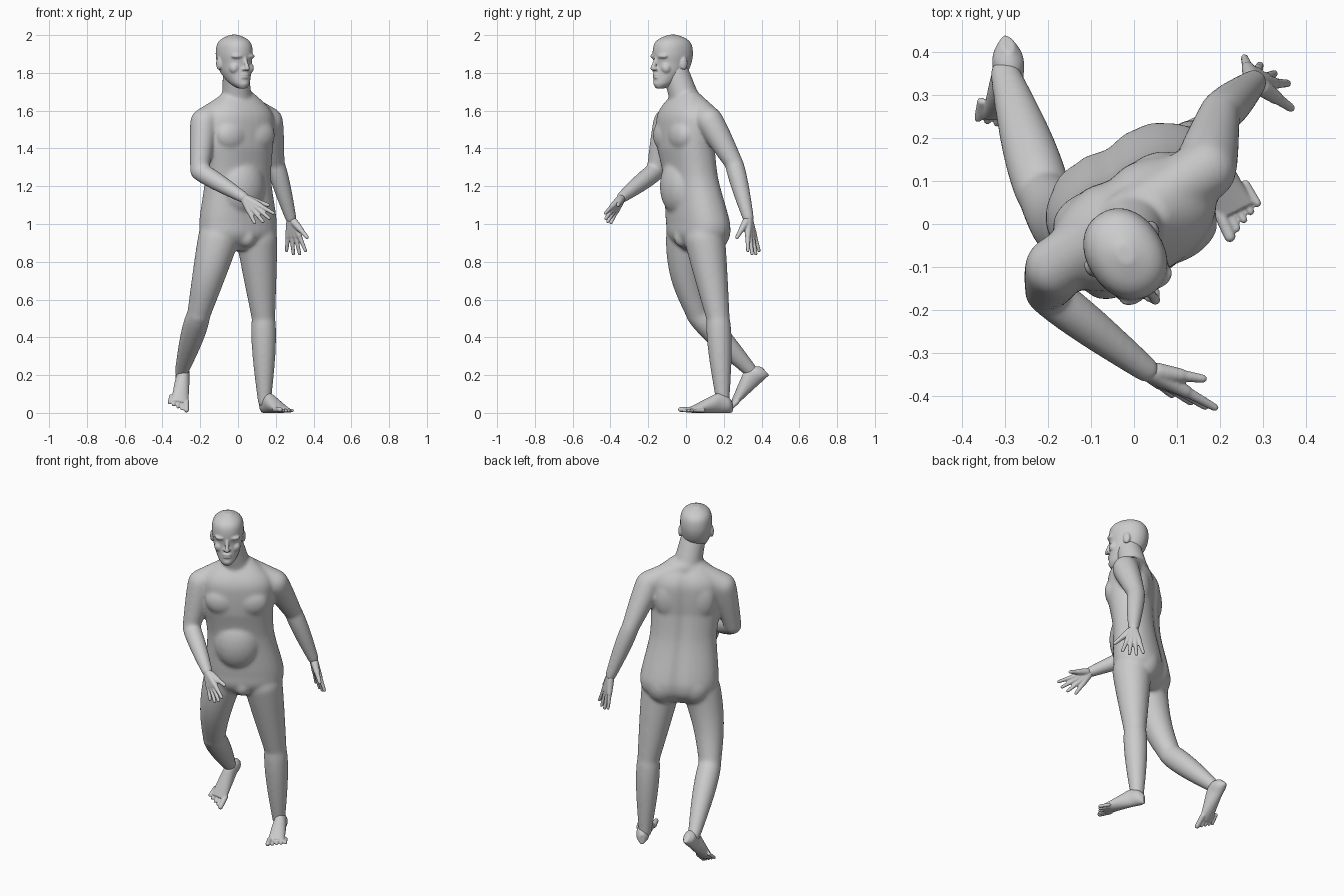
import bpy, bmesh, math
from mathutils import Vector, Matrix

cube = bpy.data.objects.get("Cube")
if cube:
    bpy.data.objects.remove(cube, do_unlink=True)

bm = bmesh.new()
SIDES = 32
STEPS = 6
UP = Vector((0, 0, 1))

# Single flat colour
grey = bpy.data.materials.new("plain grey")
grey.use_nodes = True
colour = (.6, .6, .6, 1)
grey.diffuse_color = colour
grey.node_tree.nodes["Principled BSDF"].inputs["Base Color"].default_value = colour


def finish(name, voxel, softness):
    """Turn the pieces gathered so far into one soft continuous skin."""
    mesh = bpy.data.meshes.new(name)
    bm.to_mesh(mesh)
    bm.clear()
    mesh.materials.append(grey)
    part = bpy.data.objects.new(name, mesh)
    bpy.context.collection.objects.link(part)
    skin = part.modifiers.new("skin", 'REMESH')
    skin.mode = 'VOXEL'
    skin.voxel_size = voxel
    skin.use_smooth_shade = True
    soften = part.modifiers.new("soften", 'SMOOTH')
    soften.factor = .5
    soften.iterations = softness


def resample(rows):
    """Smooth a few profile rows into many with a Catmull-Rom curve."""
    rows = [Vector(row) for row in rows]
    padded = [rows[0]] + rows + [rows[-1]]
    smooth = []
    for a, b, c, d in zip(padded, padded[1:], padded[2:], padded[3:]):
        for step in range(STEPS):
            t = step / STEPS
            start, end = (c - a) / 2, (d - b) / 2
            bend = (c - b) * 3 - start * 2 - end
            twist = (b - c) * 2 + start + end
            smooth.append(b + start * t + bend * t ** 2 + twist * t ** 3)
    return smooth + [rows[-1]]


def ring(center, across, along, width, depth, power=2):
    """One superellipse cross-section."""
    points = []
    for i in range(SIDES):
        angle = math.tau * i / SIDES
        c, s = math.cos(angle), math.sin(angle)
        points.append(center
                      + across * math.copysign(abs(c) ** (2 / power), c) * width
                      + along * math.copysign(abs(s) ** (2 / power), s) * depth)
    return points


def loft(rings):
    """Closed skin over a stack of rings."""
    loops = [[bm.verts.new(point) for point in points] for points in rings]
    faces = [bm.faces.new(loops[0][::-1]), bm.faces.new(loops[-1])]
    for low, high in zip(loops, loops[1:]):
        for i in range(SIDES):
            j = (i + 1) % SIDES
            faces.append(bm.faces.new((low[i], low[j], high[j], high[i])))
    bmesh.ops.recalc_face_normals(bm, faces=faces)


def blob(center, radii, frame=Matrix()):
    matrix = frame @ Matrix.Translation(center) @ Matrix.Diagonal((*radii, 1))
    bmesh.ops.create_icosphere(bm, subdivisions=3, radius=1, matrix=matrix)


def limb(start, end, start_radius, end_radius, swell=0, bow=0):
    """Round-ended limb; swell adds muscle, bow bends it towards the front."""
    start, end = Vector(start), Vector(end)
    axis = (end - start).normalized()
    across = axis.orthogonal().normalized()
    along = axis.cross(across)
    rings = []
    for step in range(STEPS * 2 + 1):
        t = step / (STEPS * 2)
        center = start.lerp(end, t)
        center.y -= bow * math.sin(math.pi * t)
        radius = start_radius + (end_radius - start_radius) * t
        radius += swell * math.sin(math.pi * t ** 0.7)
        rings.append(ring(center, across, along, radius, radius))
    loft(rings)
    blob(start, [start_radius] * 3)
    blob(end, [end_radius] * 3)


def turned(x, y, degrees):
    return Matrix.Translation((x, y, 0)) @ Matrix.Rotation(math.radians(degrees), 4, 'Z')


def foot(name, heel, forward, side, inner):
    """Foot from heel to ball, then five toes from big to little."""
    heel, forward, side = Vector(heel), Vector(forward).normalized(), Vector(side)
    side = (side - forward * side.dot(forward)).normalized()
    up = forward.cross(side)
    profile = [(0, .015, .03), (.03, .035, .045), (.08, .036, .052),
               (.14, .041, .04), (.24, .046, .016)]
    loft([ring(heel + forward * reach + up * height, side, up, width, height)
          for reach, width, height in resample(profile)])
    for toe in range(5):
        radius = .01 if toe else .015
        sideways = side * inner * (.035 - .021 * toe)
        base = heel + sideways + up * radius * 1.2
        limb(base + forward * (.22 - .007 * toe),
             base + sideways * .1 + forward * (.285 - .01 * toe), radius, radius * .9)
    finish(name, .004, 4)


def hand(name, wrist, reach, spread, thumb):
    """Palm bones fan out to the knuckles, then each finger runs to its tip."""
    wrist, reach, spread, thumb = map(Vector, (wrist, reach, spread, thumb))
    for finger in range(4):
        fan = finger / 3 - .5
        knuckle = wrist + reach * .5 + spread * fan * .6
        tip = wrist + reach * (1 - .4 * fan * fan) + spread * fan
        limb(wrist.lerp(knuckle, .05), knuckle, .023, .015)
        limb(knuckle, tip, .013, .009)
    limb(wrist + thumb * .2, wrist + thumb * .6, .021, .016)
    limb(wrist + thumb * .6, wrist + thumb, .014, .01)
    finish(name, .004, 4)


# Torso, turned to the left and leaning forward: height and half width
trunk = turned(0, 0, 30)
left, back = trunk.to_3x3().col[0], trunk.to_3x3().col[1]
torso_profile = [(.86, .1), (.92, .195), (1, .218), (1.2, .19), (1.3, .187),
                 (1.5, .203), (1.6, .185), (1.7, .08)]
rings = []
for height, width in resample(torso_profile):
    lean = .065 * min(1, max(0, (1.4 - height) / .4))
    center = Vector((0, lean, height))
    section = ring(center, left, back, width, width * .64, 2.3)
    for point in section:
        offset = point - center
        if offset.dot(back) > 0:
            # Spine groove
            point -= back * width * .07 * math.exp(-(offset.dot(left) / .03) ** 2)
    rings.append(section)
loft(rings)

# Chest, shoulder blades and buttocks
for sign in (-1, 1):
    blob((sign * .08, -.08, 1.47), (.095, .055, .085), trunk)
    blob((sign * .09, .076, 1.48), (.08, .05, .12), trunk)
    blob((sign * .09 + .03, .095, .965), (.095, .095, .11), trunk)

# Belly and groin
blob((0, -.04, 1.2), (.13, .095, .16), trunk)
blob((.045, -.02, .93), (.048, .045, .055))

# Neck
limb((-.005, 0, 1.64), (-.012, -.06, 1.82), .08, .069)

# Arms: shoulder, elbow and wrist, the right one bent across the front
right_wrist, left_wrist = (.03, -.34, 1.14), (.28, .33, 1.03)
arms = [((-.18, -.1, 1.54), (-.205, -.16, 1.28), right_wrist),
        ((.165, .125, 1.545), (.198, .255, 1.32), left_wrist)]
collar = (-.01, .015, 1.655)
for shoulder, elbow, wrist in arms:
    limb(collar, shoulder, .065, .073)
    limb(shoulder, elbow, .073, .049, .003)
    limb(elbow, wrist, .049, .031, .006)

# Legs: hip, knee and ankle, the right one trailing
legs = [((.1, .1, .92), (.135, .17, .5), (.14, .195, .06), 0),
        ((-.105, 0, .92), (-.208, .063, .52), (-.3, .35, .215), .025)]
for hip, knee, ankle, bow in legs:
    limb(hip, knee, .108, .062, .002, bow)
    limb(knee, ankle, .062, .036, .011)
finish("body", .006, 40)

# Head, height and half width; the jaw curves forward below the eyes
head = turned(-.02, -.07, 33)
ear_side, head_back = head.to_3x3().col[0], head.to_3x3().col[1]
head_profile = [(1.718, .02), (1.745, .048), (1.8, .073), (1.85, .083), (1.9, .089),
                (1.95, .083), (1.98, .061), (2.002, .018)]
rings = []
for height, width in resample(head_profile):
    jaw = 3.4 * max(0, 1.87 - height) ** 2
    center = head.translation + UP * height - head_back * jaw
    rings.append(ring(center, ear_side, head_back, width, width * 1.25, 2.15))
loft(rings)

# Brows, eyes, cheeks, nostrils and ears
for sign in (-1, 1):
    blob((sign * .034, -.086, 1.888), (.038, .026, .014), head)
    blob((sign * .047, -.07, 1.825), (.026, .029, .03), head)
    blob((sign * .011, -.113, 1.82), (.01, .012, .008), head)
    blob((sign * .087, .015, 1.85), (.012, .021, .035), head)

# Nose, lips and chin
limb(head @ Vector((0, -.104, 1.88)), head @ Vector((0, -.128, 1.823)), .009, .012)
for lip in (1.791, 1.776):
    blob((0, -.103, lip), (.027, .016, .008), head)
blob((0, -.094, 1.743), (.028, .022, .02), head)
finish("head", .005, 6)

# Hands: reach to the fingertips, spread from index to little finger, thumb
hand("right_hand", right_wrist, (.12, -.08, -.12), (-.1, .03, -.05), (.13, -.02, -.04))
hand("left_hand", left_wrist, (.03, .03, -.19), (-.1, .06, 0), (.085, -.06, -.1))

# Feet: left flat on the ground, right pushing off on its toes
foot("left_foot", (.13, .243, 0), (.135, -.27, 0), (1, 0, 0), -1)
foot("right_foot", (-.3, .44, .2), (-.05, -.73, -.66), (.9, -.2, -.43), 1)
bm.free()
